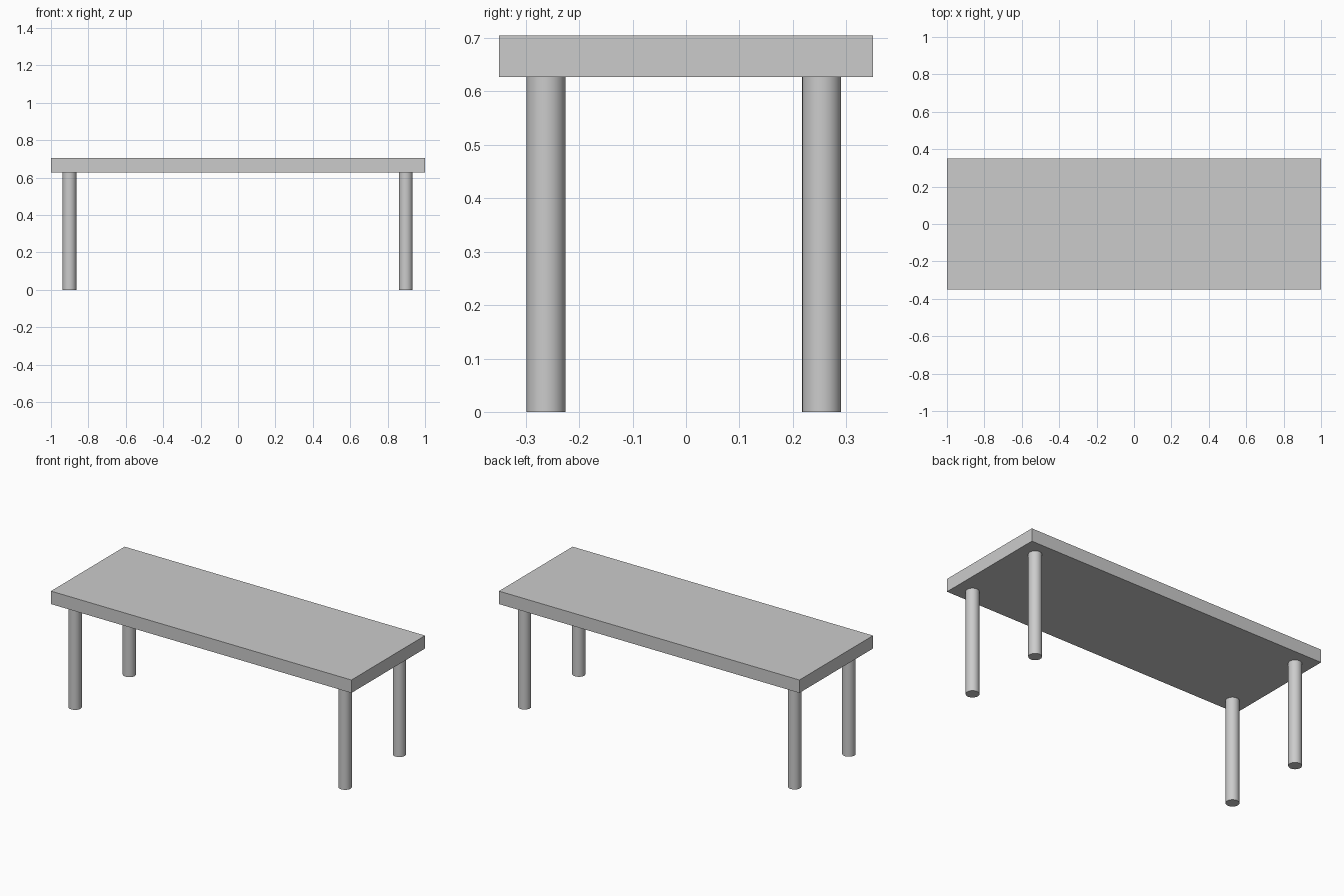
import bpy
import math

if "Cube" in bpy.data.objects:
    bpy.data.objects.remove(bpy.data.objects["Cube"])

TOP_Z, UNDER_Z = 0.705, 0.627
LEG_RADIUS = 0.0365

# Tabletop slab
bpy.ops.mesh.primitive_cube_add(size=1, location=(0, 0, (TOP_Z + UNDER_Z) / 2))
top = bpy.context.object
top.name = "tabletop"
top.scale = (2.0, 0.70, TOP_Z - UNDER_Z)
bpy.ops.object.transform_apply(location=False, rotation=False, scale=True)

# Four round legs, butted against the underside
for depth_name, y in (("front", -0.262), ("back", 0.254)):
    for side_name, x in (("left", -0.901), ("right", 0.897)):
        bpy.ops.mesh.primitive_cylinder_add(
            vertices=48, radius=LEG_RADIUS, depth=UNDER_Z,
            location=(x, y, UNDER_Z / 2))
        leg = bpy.context.object
        leg.name = f"{depth_name}_{side_name}_leg"
        bpy.ops.object.shade_smooth_by_angle(angle=math.radians(30))
